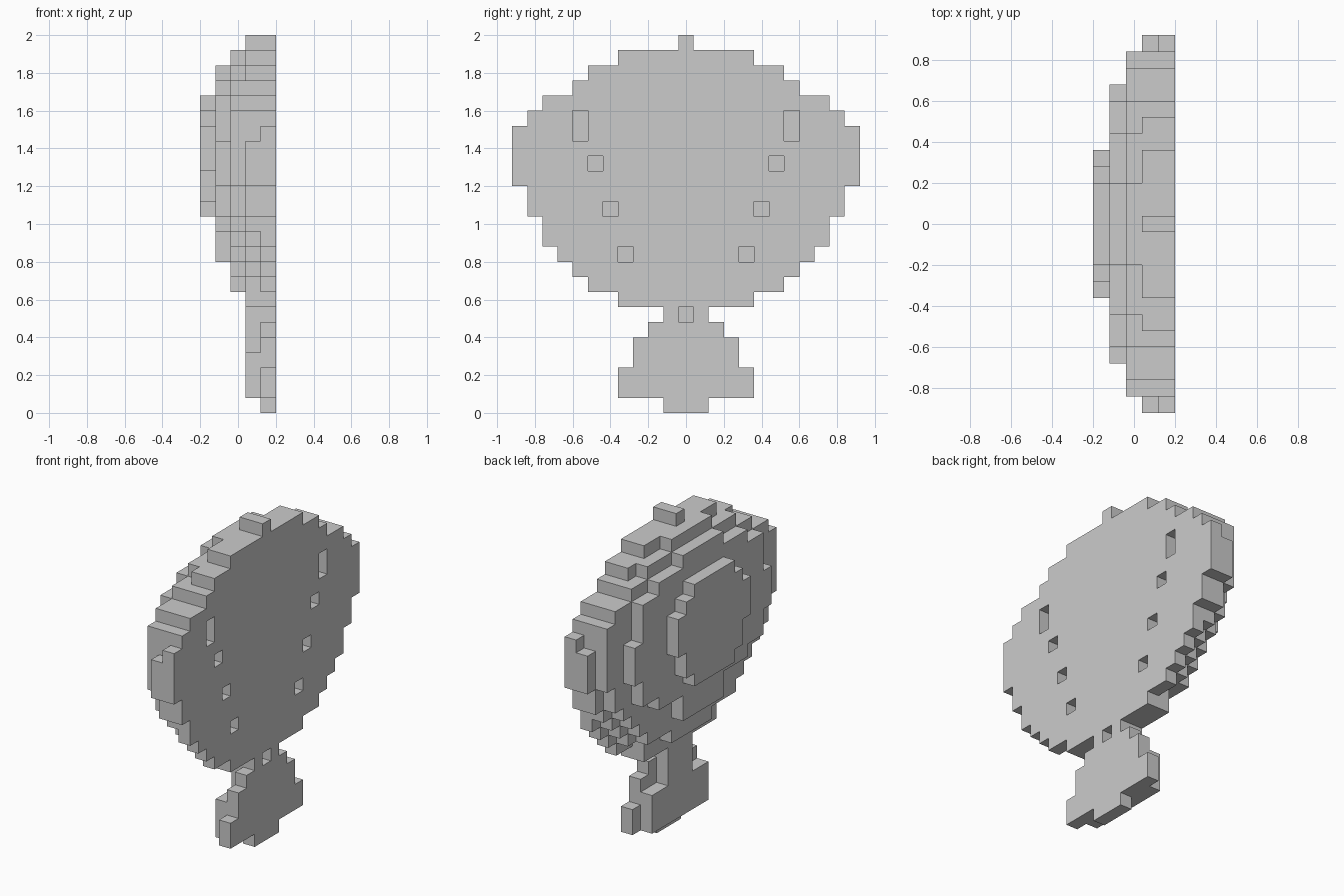
import bpy, bmesh

if "Cube" in bpy.data.objects:
    bpy.data.objects.remove(bpy.data.objects["Cube"])

V = 0.08  # voxel size


def add_mesh(name, bm):
    bmesh.ops.recalc_face_normals(bm, faces=bm.faces)
    mesh = bpy.data.meshes.new(name)
    bm.to_mesh(mesh)
    bm.free()
    obj = bpy.data.objects.new(name, mesh)
    bpy.context.collection.objects.link(obj)
    return obj


def stepped_slab(name, x0, start, steps):
    """Extrude a mirrored stepped outline one voxel along x.
    steps = (rows tall, voxels wide), counted upward from row start."""
    side, row = [], start
    for rows, width in steps:
        side += [(width * V / 2, row * V), (width * V / 2, (row + rows) * V)]
        row += rows
    outline = side + [(-y, z) for y, z in reversed(side)]
    bm = bmesh.new()
    face = bm.faces.new([bm.verts.new((x0, y, z)) for y, z in outline])
    ext = bmesh.ops.extrude_face_region(bm, geom=[face])
    moved = [g for g in ext["geom"] if isinstance(g, bmesh.types.BMVert)]
    bmesh.ops.translate(bm, verts=moved, vec=(V, 0, 0))
    return add_mesh(name, bm)


# Flat face of the shell, including the hinge foot
face_plate = stepped_slab("shell_flat_face", 0.12, 0, [
    (1, 3), (2, 9), (2, 7), (1, 5), (1, 3), (1, 9), (1, 13), (1, 15), (1, 17),
    (2, 19), (2, 21), (4, 23), (1, 21), (1, 19), (1, 15), (1, 13), (1, 9), (1, 1)])

# Rear layers, shrinking toward the domed back
stepped_slab("shell_rim_layer", 0.04, 1, [
    (3, 7), (3, 3), (2, 9), (1, 13), (1, 15), (1, 17), (1, 19), (2, 21),
    (3, 23), (2, 21), (1, 19), (1, 15), (1, 13), (1, 9), (1, 1)])
stepped_slab("shell_middle_layer", -0.04, 8, [
    (1, 5), (1, 11), (1, 13), (1, 15), (1, 17), (2, 19), (5, 21),
    (1, 19), (1, 15), (1, 11), (1, 5)])
stepped_slab("shell_upper_layer", -0.12, 10, [
    (2, 5), (1, 11), (2, 15), (3, 17), (3, 15), (1, 11), (1, 5)])
stepped_slab("shell_crown", -0.20, 13, [(1, 5), (2, 7), (3, 9), (1, 7), (1, 5)])

# Square pits in the flat face: (column from centre, bottom row, rows tall)
bm = bmesh.new()
for col, row, rows in [(7, 18, 2), (6, 16, 1), (5, 13, 1), (4, 10, 1), (0, 6, 1)]:
    for s in ((1, -1) if col else (1,)):
        cube = bmesh.ops.create_cube(bm, size=1)["verts"]
        bmesh.ops.scale(bm, verts=cube, vec=(0.2, V, rows * V))
        bmesh.ops.translate(bm, verts=cube,
                            vec=(0.16, s * col * V, (row + rows / 2) * V))
cutter = add_mesh("pit_cutter", bm)
cutter.hide_render = True
cutter.hide_viewport = True
mod = face_plate.modifiers.new("pits", "BOOLEAN")
mod.operation = "DIFFERENCE"
mod.solver = "EXACT"
mod.object = cutter
